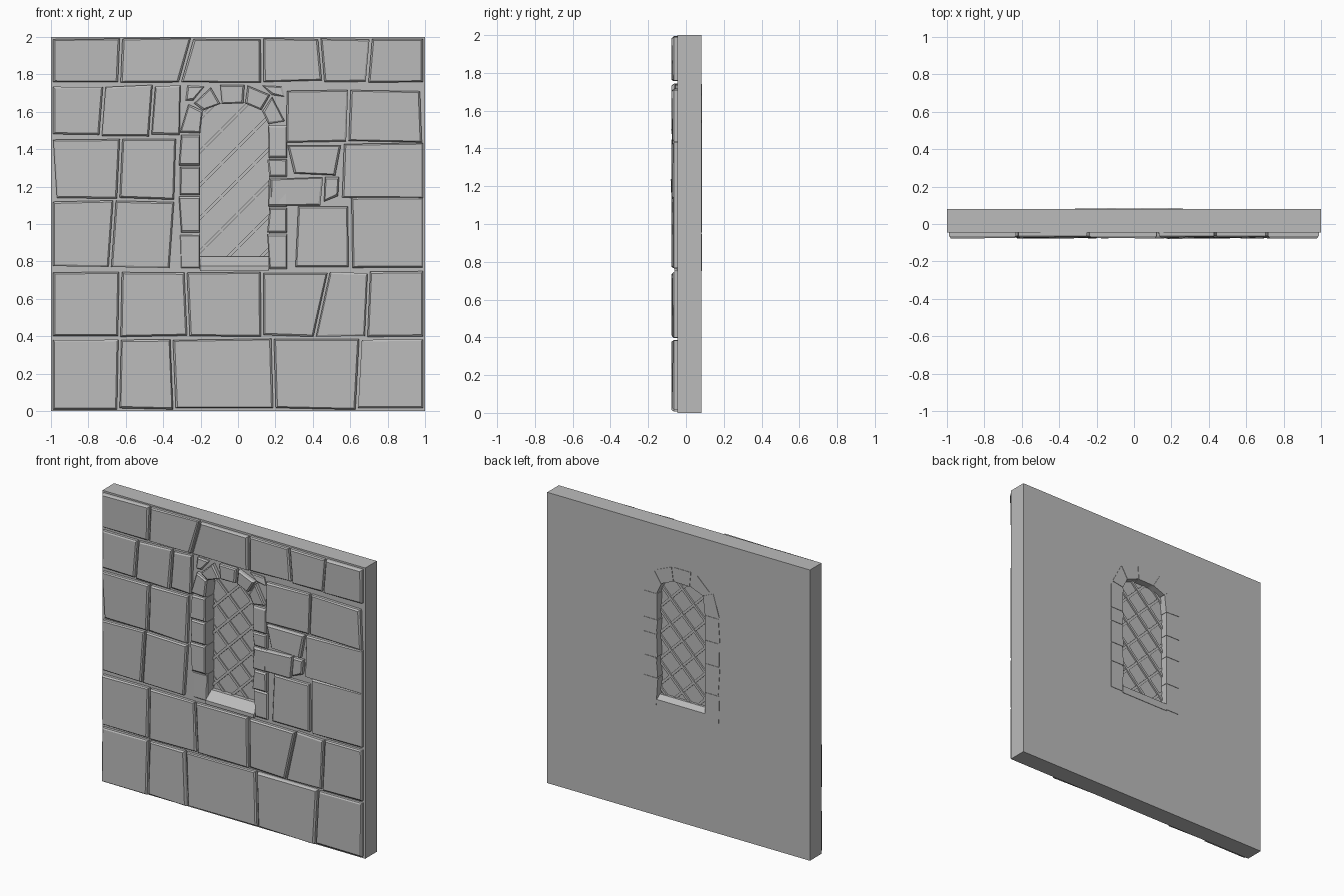
import bpy, bmesh, random
from mathutils import Vector

random.seed(4)
cube = bpy.data.objects.get("Cube")
if cube:
    bpy.data.objects.remove(cube, do_unlink=True)

# Single stone grey
stone = bpy.data.materials.new("stone_grey")
stone.use_nodes = True
GREY = (0.5, 0.5, 0.5, 1)
stone.diffuse_color = GREY
stone.node_tree.nodes["Principled BSDF"].inputs["Base Color"].default_value = GREY

WALL_FRONT, WALL_BACK = -0.045, 0.081
STONE_FRONT = -0.073


def finish(name, bm):
    """Turn a bmesh into a flat shaded stone object."""
    bmesh.ops.recalc_face_normals(bm, faces=bm.faces)
    mesh = bpy.data.meshes.new(name)
    bm.to_mesh(mesh)
    bm.free()
    mesh.materials.append(stone)
    obj = bpy.data.objects.new(name, mesh)
    bpy.context.collection.objects.link(obj)
    return obj


def loft(name, rings):
    """Solid through a list of matching rings, capped at both ends."""
    bm = bmesh.new()
    loops = [[bm.verts.new(p) for p in ring] for ring in rings]
    n = len(loops[0])
    for a, b in zip(loops, loops[1:]):
        for i in range(n):
            j = (i + 1) % n
            bm.faces.new((a[i], a[j], b[j], b[i]))
    bm.faces.new(loops[0])
    bm.faces.new(loops[-1])
    return finish(name, bm)


def prism(name, outline, back, front):
    """Plain x-z outline extruded through the depth."""
    return loft(name, [[(x, y, z) for x, z in outline] for y in (back, front)])


def rough_stone(name, outline, back=WALL_FRONT + 0.01, front=STONE_FRONT,
                chamfer=0.009, tilt=0.005):
    """Hewn block: chamfered front edge and a slightly uneven face."""
    pts = [Vector(p) for p in outline]
    centre = sum(pts, Vector((0, 0))) / len(pts)
    inner = [p + (centre - p).normalized() * chamfer * 1.3 for p in pts]
    return loft(name, [
        [(p.x, back, p.y) for p in pts],
        [(p.x, front + chamfer, p.y) for p in pts],
        [(p.x, front + random.uniform(-tilt, tilt), p.y) for p in inner]])


def quad(x0, x1, z0, z1):
    return [(x0, z0), (x1, z0), (x1, z1), (x0, z1)]


def course(name, z0, z1, joints, gap=0.007):
    """Row of stones between slanted joints given as (bottom x, top x)."""
    wobble = lambda: random.uniform(-0.006, 0.006)
    for i, (a, b) in enumerate(zip(joints, joints[1:])):
        rough_stone(f"{name}_stone_{i + 1}", [
            (a[0] + gap, z0 + wobble()), (b[0] - gap, z0 + wobble()),
            (b[1] - gap, z1 + wobble()), (a[1] + gap, z1 + wobble())])


# Wall slab with arched opening
opening = [(-0.205, 0.76), (0.165, 0.76), (0.165, 1.53), (0.125, 1.61),
           (0.035, 1.648), (-0.085, 1.645), (-0.19, 1.61), (-0.205, 1.56)]
bm = bmesh.new()
edges = []
for outline in (quad(-1, 1, 0, 2), opening):
    vs = [bm.verts.new((x, WALL_FRONT, z)) for x, z in outline]
    edges += [bm.edges.new((v, vs[i - 1])) for i, v in enumerate(vs)]
bmesh.ops.triangle_fill(bm, edges=edges, use_beauty=True)
out = bmesh.ops.extrude_face_region(bm, geom=bm.faces[:])
moved = [g for g in out["geom"] if isinstance(g, bmesh.types.BMVert)]
bmesh.ops.translate(bm, verts=moved, vec=(0, WALL_BACK - WALL_FRONT, 0))
finish("wall_slab", bm)

# Full width courses
LEFT, RIGHT = (-0.995, -0.995), (0.995, 0.995)
course("base_course", 0.012, 0.383,
       [LEFT, (-0.64, -0.632), (-0.34, -0.355), (0.195, 0.185), (0.635, 0.655), RIGHT])
course("second_course", 0.402, 0.742,
       [LEFT, (-0.635, -0.628), (-0.265, -0.28), (0.13, 0.128), (0.41, 0.485),
        (0.685, 0.70), RIGHT])
course("top_course", 1.762, 1.992,
       [LEFT, (-0.635, -0.625), (-0.31, -0.245), (0.13, 0.128), (0.455, 0.435),
        (0.69, 0.71), RIGHT])

# Courses beside the window
course("left_lower", 0.77, 1.12, [LEFT, (-0.685, -0.66), (-0.36, -0.335)])
course("left_middle", 1.135, 1.45, [(-0.975, -0.995), (-0.64, -0.625), (-0.335, -0.325)])
course("left_upper", 1.475, 1.738,
       [LEFT, (-0.735, -0.715), (-0.47, -0.45), (-0.305, -0.30)])
course("right_lower", 0.77, 1.10, [(0.30, 0.315), (0.598, 0.595)])
course("right_end", 0.77, 1.14, [(0.605, 0.60), RIGHT])
course("right_middle", 1.14, 1.43, [(0.55, 0.56), RIGHT])
course("right_upper", 1.44, 1.712, [(0.25, 0.255), (0.585, 0.595), (0.99, 0.98)])

# Small filler stones
rough_stone("filler_wedge", [(0.30, 1.27), (0.52, 1.26), (0.55, 1.42), (0.265, 1.42)])
rough_stone("filler_long", [(0.17, 1.10), (0.44, 1.10), (0.455, 1.25), (0.17, 1.24)],
            front=-0.076)
rough_stone("filler_short", [(0.46, 1.12), (0.535, 1.15), (0.54, 1.25), (0.465, 1.25)])
rough_stone("left_chip", [(-0.28, 1.66), (-0.24, 1.66), (-0.18, 1.735), (-0.27, 1.74)],
            front=-0.062)
rough_stone("right_chip", [(0.18, 1.69), (0.25, 1.68), (0.235, 1.735), (0.13, 1.74)],
            front=-0.062)

# Window jambs, running through the wall
THROUGH = WALL_BACK + 0.003


def jambs(name, x0, x1, levels, low_front):
    for i, (z0, z1) in enumerate(zip(levels, levels[1:])):
        skew = random.uniform(-0.008, 0.008)
        rough_stone(f"{name}_{i + 1}",
                    [(x0 + skew, z0 + 0.004), (x1, z0 + 0.004),
                     (x1, z1 - 0.004), (x0 - skew, z1 - 0.004)],
                    back=THROUGH, front=low_front if i == 0 else STONE_FRONT,
                    tilt=0.003)


jambs("left_jamb", -0.31, -0.202, [0.755, 0.95, 1.15, 1.31, 1.48], WALL_FRONT - 0.004)
jambs("right_jamb", 0.162, 0.262, [0.755, 0.95, 1.09, 1.25, 1.35, 1.53], -0.058)

# Arch stones
arch = [
    [(-0.31, 1.49), (-0.202, 1.485), (-0.188, 1.605), (-0.265, 1.64)],
    [(-0.235, 1.645), (-0.185, 1.607), (-0.095, 1.642), (-0.145, 1.73)],
    [(-0.085, 1.642), (0.028, 1.644), (0.035, 1.742), (-0.095, 1.742)],
    [(0.038, 1.644), (0.124, 1.608), (0.172, 1.69), (0.052, 1.74)],
    [(0.13, 1.60), (0.162, 1.535), (0.25, 1.55), (0.182, 1.68)]]
for i, outline in enumerate(arch):
    rough_stone(f"arch_stone_{i + 1}", outline, back=THROUGH, front=-0.076, tilt=0.003)

# Sloping sill
sill = [(-0.062, 0.75), (-0.062, 0.775), (0.0, 0.825), (0.05, 0.825),
        (THROUGH, 0.80), (THROUGH, 0.75)]
loft("window_sill", [[(x, y, z) for y, z in sill] for x in (-0.203, 0.163)])

# Window pane and diagonal lattice bars
PANE = 0.03
prism("window_pane", opening, PANE + 0.003, PANE - 0.003)
X0, X1, Z0, Z1 = -0.21, 0.17, 0.80, 1.65
HALF, PITCH = 0.012, 0.178
for name, slope in (("rising_bar", 1), ("falling_bar", -1)):
    for i in range(8):
        c = 0.70 + PITCH * i
        # keep the bar inside the opening
        xs = sorted(((Z0 - c) / slope, (Z1 - c) / slope))
        a, b = max(X0, xs[0]), min(X1, xs[1])
        if b - a < 0.03:
            continue
        za, zb = c + slope * a, c + slope * b
        depth = 0.012 + 0.002 * slope
        prism(f"{name}_{i + 1}",
              [(a, za - HALF), (b, zb - HALF), (b, zb + HALF), (a, za + HALF)],
              PANE + depth, PANE - depth)
